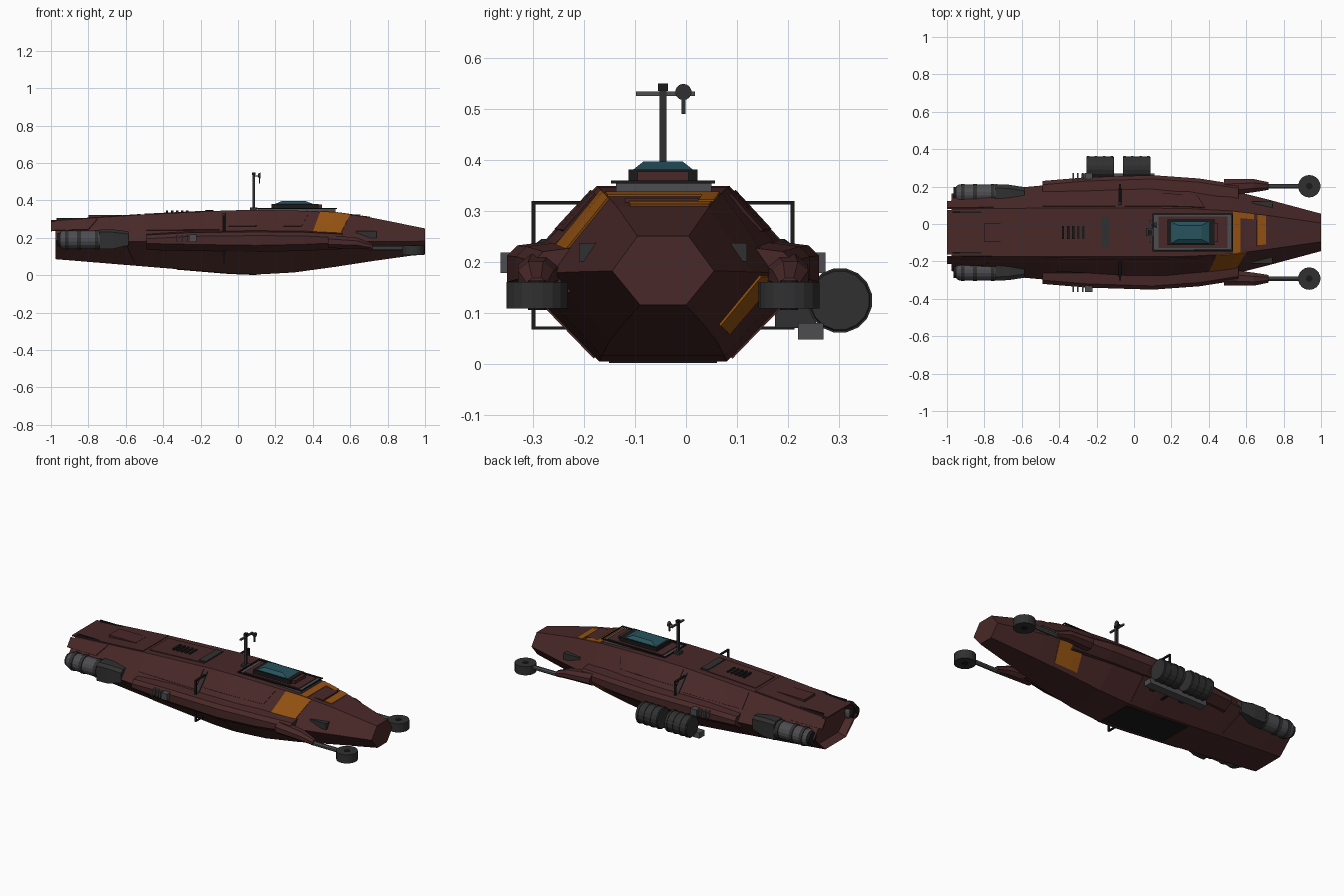
import bpy, bmesh, math
from mathutils import Vector

if "Cube" in bpy.data.objects:
    bpy.data.objects.remove(bpy.data.objects["Cube"])

C = -0.045  # y of the hull's centre line


def mat(name, r, g, b):
    m = bpy.data.materials.new(name)
    m.diffuse_color = (r, g, b, 1)
    m.use_nodes = True
    m.node_tree.nodes["Principled BSDF"].inputs["Base Color"].default_value = m.diffuse_color
    return m


BROWN = mat("hull maroon", .066, .021, .021)
ORANGE = mat("orange paint", .30, .085, .006)
TEAL = mat("teal glass", .02, .085, .11)
DARK = mat("dark grey", .030, .030, .031)
GREY = mat("mid grey", .075, .075, .082)
BLACK = mat("near black", .010, .010, .011)


def make(name, verts, faces, m):
    me = bpy.data.meshes.new(name)
    me.from_pydata(verts, [], faces)
    bm = bmesh.new()
    bm.from_mesh(me)
    bmesh.ops.recalc_face_normals(bm, faces=bm.faces)
    bm.to_mesh(me)
    bm.free()
    me.materials.append(m)
    ob = bpy.data.objects.new(name, me)
    bpy.context.collection.objects.link(ob)
    return ob


def loft(name, rings, m):
    n = len(rings[0])
    faces = [(k * n + i, k * n + (i + 1) % n, (k + 1) * n + (i + 1) % n, (k + 1) * n + i)
             for k in range(len(rings) - 1) for i in range(n)]
    faces += [tuple(range(n)), tuple(range((len(rings) - 1) * n, len(rings) * n))]
    return make(name, [p for r in rings for p in r], faces, m)


def box(name, x0, x1, y0, y1, z0, z1, m):
    """Box with y measured from the hull's centre line."""
    ring = lambda x: [(x, C + y0, z0), (x, C + y1, z0), (x, C + y1, z1), (x, C + y0, z1)]
    return loft(name, [ring(x0), ring(x1)], m)


def turned(name, p, profile, m, axis="x", n=16):
    """Cylinder-like part from (distance along axis, radius) pairs."""
    rings = []
    for d, r in profile:
        ring = []
        for i in range(n):
            a = 2 * math.pi * (i + .5) / n
            u, v = r * math.cos(a), r * math.sin(a)
            o = {"x": (d, u, v), "y": (u, d, v), "z": (u, v, d)}[axis]
            ring.append((p[0] + o[0], C + p[1] + o[1], p[2] + o[2]))
        rings.append(ring)
    return loft(name, rings, m)


# Hull stations: x, top half width, top z, side half width, side z, belly half width, belly z
ST = [(-1, .125, .290, .205, .185, .10, .088), (-.5, .13, .325, .25, .18, .115, .047),
      (-.05, .13, .347, .285, .175, .125, .010), (.1, .13, .349, .29, .175, .125, .004),
      (.3, .127, .346, .27, .175, .12, .015), (.52, .115, .335, .225, .178, .105, .045),
      (.72, .09, .307, .175, .18, .08, .076), (1, .05, .25, .10, .182, .045, .115)]


def station(x):
    for a, b in zip(ST, ST[1:]):
        if x <= b[0]:
            t = (x - a[0]) / (b[0] - a[0])
            return [p + (q - p) * t for p, q in zip(a, b)]
    return ST[-1]


def ring(x):
    _, a, za, b, zb, c, zc = station(x)
    return [(x, C + y, z) for y, z in
            ((-a, za), (a, za), (b, zb), (c, zc), (-c, zc), (-b, zb))]


hull = loft("hull", [ring(x) for x in [-.975] + [s[0] for s in ST[1:]]], BROWN)
# recessed tail opening
bm = bmesh.new()
bm.from_mesh(hull.data)
tail = [f for f in bm.faces if f.calc_center_median().x < -.97]
bmesh.ops.inset_region(bm, faces=tail, thickness=.018)
bmesh.ops.translate(bm, verts=tail[0].verts, vec=(.05, 0, 0))
bm.to_mesh(hull.data)
bm.free()


def surf(facet, s, x, v):
    _, a, za, b, zb, c, zc = station(x)
    if facet == "top":
        return Vector((x, C + a * v, za))
    if facet == "belly":
        return Vector((x, C + c * v, zc))
    p, q = ((a, za), (b, zb)) if facet == "up" else ((b, zb), (c, zc))
    return Vector((x, C + s * (p[0] + (q[0] - p[0]) * v), p[1] + (q[1] - p[1]) * v))


def skin(name, facet, s, v0, v1, xa, xb, m, lift=.004):
    """Thin plate following a hull facet; xa and xb are its x ranges at v0 and v1."""
    nx, nv, verts, faces = 8, 2, [], []
    for j in range(nv + 1):
        t = j / nv
        for i in range(nx + 1):
            l, r = (xa[k] + (xb[k] - xa[k]) * t for k in (0, 1))
            verts.append(surf(facet, s, l + (r - l) * i / nx, v0 + (v1 - v0) * t))
    for j in range(nv):
        for i in range(nx):
            k = j * (nx + 1) + i
            faces.append((k, k + 1, k + nx + 2, k + nx + 1))
    ob = make(name, verts, faces, m)
    sol = ob.modifiers.new("thickness", "SOLIDIFY")
    sol.thickness, sol.offset = lift * 2, 0
    return ob


# Raised hull plating
skin("tail_top_plate", "top", 1, -.95, .95, (-1, -.52), (-1, -.52), BROWN)
skin("mid_top_plate", "top", 1, -.7, .7, (-.5, -.13), (-.5, -.13), BROWN)
skin("belly_hatch", "belly", 1, -.85, .85, (-.33, .1), (-.33, .1), BLACK, .003)
for s in (1, -1):
    skin("tail_shoulder_plate", "up", s, .05, .5, (-1, -.75), (-1, -.8), BROWN)
    skin("rear_shoulder_plate", "up", s, .06, .6, (-.49, -.1), (-.49, -.1), BROWN)
    skin("mid_shoulder_plate", "up", s, .06, .5, (-.05, .38), (-.05, .34), BROWN)
    skin("tail_low_plate", "low", s, .1, .9, (-.97, -.6), (-.97, -.55), BROWN)
    skin("mid_low_plate", "low", s, .25, .95, (-.45, .1), (-.45, .1), BROWN)

# Orange paint
skin("shoulder_stripe", "up", -1, 0, .83, (.44, .60), (.39, .54), ORANGE, .0045)
skin("belly_stripe", "low", 1, .05, .85, (.50, .64), (.47, .61), ORANGE, .0045)
skin("deck_stripe", "top", 1, -1, .98, (.53, .57), (.53, .57), ORANGE)
skin("deck_corner_stripe", "top", 1, .7, 1, (.57, .64), (.57, .64), ORANGE)
skin("deck_front_stripe", "top", 1, -.7, .98, (.66, .705), (.66, .705), ORANGE)
box("deck_box", .57, .655, -.075, .07, .29, .325, BROWN)

# Side armour, booms and sensor discs
for s in (1, -1):
    rings = []
    for x, w, z0, z1 in ((-.49, .275, .135, .215), (-.25, .295, .13, .228), (.1, .306, .125, .232),
                         (.35, .288, .13, .23), (.56, .255, .14, .22)):
        rings.append([(x, C + s * y, z) for y, z in
                      ((w - .1, z1 + .01), (w - .02, z1), (w, z1 - .02), (w, z0 + .035), (w - .05, z0), (w - .1, z0))])
    loft("side_armour", rings, BROWN)
    rings = []
    for x, y, r, z in ((.48, .24, .048, .18), (.64, .25, .038, .172), (.72, .248, .022, .152)):
        rings.append([(x, C + s * y + r * math.cos(a), z + r * .8 * math.sin(a))
                      for a in [math.pi * (i + .5) / 4 for i in range(8)]])
    loft("boom_root", rings, BROWN)
    turned("boom", (.70, s * .248, .145), [(0, .013), (.22, .013)], GREY, "x", 8)
    turned("sensor_disc", (.937, s * .247, .108), [(0, .06), (.052, .06)], DARK, "z", 18)
    turned("disc_hub", (.937, s * .247, .105), [(0, .018), (.058, .018)], BLACK, "z", 10)
    # forward side intake
    box("side_intake", .63, .74, s * .12, s * .165, .20, .237, DARK)

    # Engines
    rings = []
    for x, y0, y1, z0, z1 in ((-.74, .145, .258, .14, .245), (-.67, .145, .255, .14, .245), (-.585, .16, .242, .16, .235)):
        rings.append([(x, C + s * y0, z0), (x, C + s * y1, z0), (x, C + s * y1, z1 - .015),
                      (x, C + s * (y1 - .02), z1), (x, C + s * y0, z1)])
    loft("engine_housing", rings, DARK)
    turned("engine", (-.95, s * .207, .19), [(0, .042), (.015, .05), (.22, .05)], GREY)
    for x in (-.925, -.86, -.765):
        turned("engine_band", (x, s * .207, .19), [(0, .054), (.02, .054)], DARK)
    turned("engine_nozzle", (-.965, s * .207, .19), [(0, .036), (.03, .04)], BLACK)

    # Side fins
    for x in (-.325, -.30, -.275):
        box("side_fin", x - .004, x + .004, s * .27, s * .318, .18, .215, GREY)
    box("side_fin_block", -.262, -.222, s * .27, s * .319, .178, .218, GREY)

    # Square handrail frame around the hull
    box("frame_post", -.081, -.069, s * .250, s * .258, .068, .318, BLACK)
    box("frame_top_bar", -.081, -.069, s * .13, s * .258, .312, .319, BLACK)
    box("frame_low_bar", -.081, -.069, s * .15, s * .258, .067, .073, BLACK)
    # dark shoulder strap
    skin("shoulder_strap", "up", s, .1, .8, (-.082, -.068), (-.082, -.068), DARK, .006)

# Cargo barrels on one side
for x in (-.255, -.06):
    turned("barrel", (x, .347, .124), [(0, .058), (.006, .061), (.142, .061), (.148, .058)], DARK)
    for d in (.005, .045, .09, .13):
        turned("barrel_hoop", (x + d, .347, .124), [(0, .064), (.013, .064)], DARK)
box("barrel_rail", -.28, .11, .265, .315, .047, .08, GREY)
for x in (-.19, .01):
    box("barrel_bracket", x, x + .03, .22, .30, .07, .16, DARK)

# Top deck details
box("deck_panel", -.175, -.13, -.08, .085, .33, .350, DARK)
for i in range(5):
    x = -.385 + i * .027
    box("roof_vent", x, x + .012, -.035, .035, .325, .346, BLACK)
box("tail_roof_box", -.80, -.62, -.05, .05, .29, .322, BROWN)
for s in (1, -1):
    box("tail_roof_slot", -.97, -.72, s * .105, s * .113, .285, .307, BLACK)

# Cockpit
box("cockpit_deck", .107, .52, -.092, .095, .315, .353, GREY)
box("cockpit_deck_cover", .13, .50, -.082, .085, .34, .358, BROWN)
for s in (1, -1):
    box("deck_rail_side", .10, .53, s * .094, s * .102, .353, .359, BLACK)
for x in (.10, .524):
    box("deck_rail_end", x, x + .006, -.102, .102, .353, .359, BLACK)
box("cockpit_base", .18, .43, -.068, .068, .355, .381, BLACK)
box("cockpit_nose_block", .39, .45, -.05, .05, .355, .377, BROWN)
loft("canopy", [[(x, C + y, z) for x, y in ((x0, -w), (x1, -w), (x1, w), (x0, w))]
                for x0, x1, w, z in ((.19, .41, .062, .378), (.235, .36, .038, .397))], TEAL)

# Mast with crossbar and dish
box("mast", .078, .092, -.007, .007, .34, .535, DARK)
box("mast_foot", .065, .105, -.02, .02, .34, .362, DARK)
box("crossbar", .08, .09, -.053, .063, .525, .534, GREY)
box("mast_cap", .076, .094, -.01, .01, .535, .55, BLACK)
turned("dish", (.108, .04, .533), [(0, .01), (.012, .016)], DARK, "x", 14)
box("dish_arm", .085, .11, .037, .043, .528, .534, DARK)
box("dish_rod", .112, .118, .036, .044, .49, .525, DARK)
